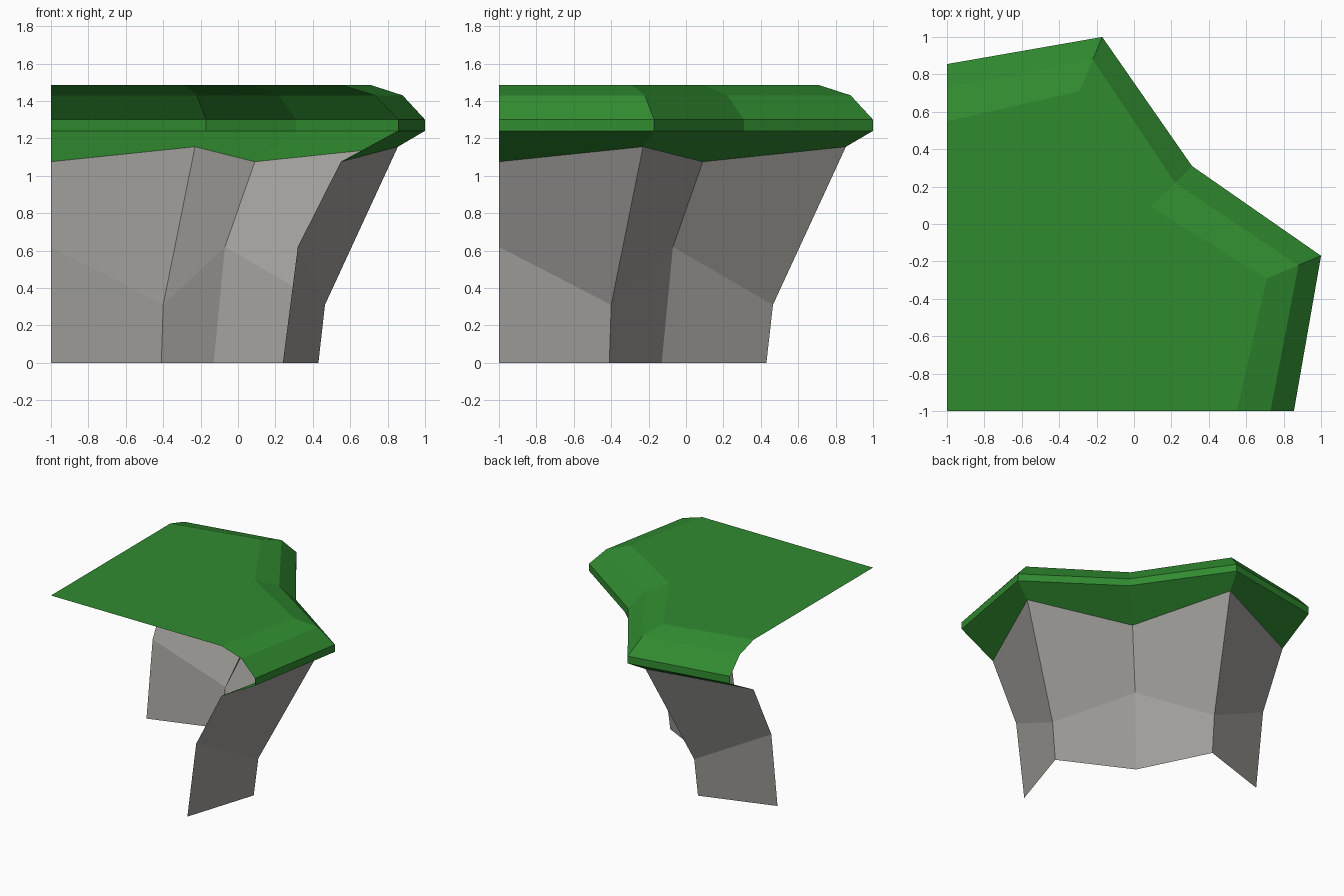
import bpy

cube = bpy.data.objects.get("Cube")
if cube:
    bpy.data.objects.remove(cube, do_unlink=True)


def make_material(name, rgb):
    mat = bpy.data.materials.new(name)
    mat.use_nodes = True
    color = (*rgb, 1.0)
    mat.diffuse_color = color
    mat.node_tree.nodes["Principled BSDF"].inputs["Base Color"].default_value = color
    return mat


grass = make_material("grass green", (0.03, 0.26, 0.03))
rock = make_material("rock grey", (0.36, 0.35, 0.33))


def full_ring(edge, spur, valley):
    """Mirror half a contour across the x = y diagonal."""
    half = [edge, spur]
    return half + [valley] + [(y, x, z) for x, y, z in reversed(half)]


def level_ring(z, edge_y, spur_x, spur_y, valley):
    return full_ring((-1, edge_y, z), (spur_x, spur_y, z), (valley, valley, z))


def loft(name, rings, mat, cap_corner=None):
    """Join contours listed from top to bottom, with an optional flat cap."""
    n = len(rings[0])
    verts = [p for ring in rings for p in ring]
    faces = []
    for r in range(len(rings) - 1):
        for i in range(n - 1):
            a = r * n + i
            faces.append((a, a + n, a + n + 1, a + 1)[::-1])
    if cap_corner:
        verts.append(cap_corner)
        faces.append([len(verts) - 1] + list(range(n))[::-1])
    mesh = bpy.data.meshes.new(name)
    mesh.from_pydata(verts, [], [list(reversed(f)) if len(f) == 4 else f for f in faces])
    mesh.materials.append(mat)
    mesh.update()
    obj = bpy.data.objects.new(name, mesh)
    bpy.context.collection.objects.link(obj)
    return obj


# Shared seam where the grass lip meets the rock
seam = full_ring((-1, 0.55, 1.075), (-0.23, 0.855, 1.155), (0.09, 0.09, 1.075))

# Grass plateau with bevelled rim and overhanging lip
loft("grass_top", [
    level_ring(1.485, 0.55, -0.29, 0.71, 0.09),
    level_ring(1.43, 0.73, -0.22, 0.88, 0.22),
    level_ring(1.30, 0.855, -0.17, 1.0, 0.31),
    level_ring(1.24, 0.855, -0.17, 1.0, 0.31),
    seam,
], grass, cap_corner=(-1, -1, 1.485))

# Rock wall, open towards the neighbouring sides
loft("cliff_wall", [
    seam,
    full_ring((-1, 0.32, 0.62), (-0.40, 0.465, 0.31), (-0.07, -0.07, 0.62)),
    level_ring(0, 0.24, -0.41, 0.43, -0.13),
], rock)
